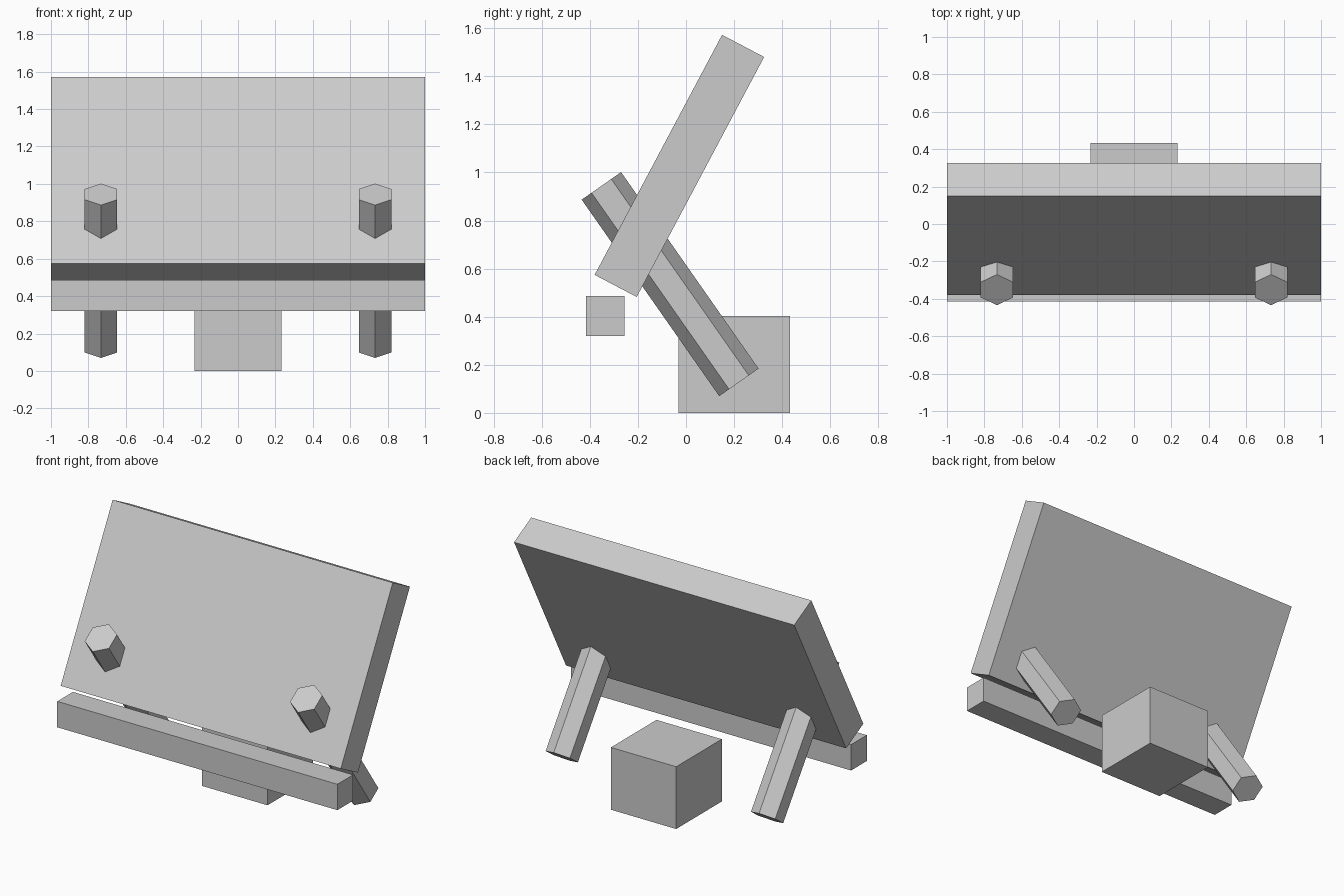
import bpy, bmesh
from math import sin, cos, pi
from mathutils import Vector

if "Cube" in bpy.data.objects:
    bpy.data.objects.remove(bpy.data.objects["Cube"])


def extrude(name, points, offset):
    """Solid made by extruding a flat polygon along an offset."""
    bm = bmesh.new()
    face = bm.faces.new([bm.verts.new(p) for p in points])
    res = bmesh.ops.extrude_face_region(bm, geom=[face], use_keep_orig=True)
    verts = [g for g in res["geom"] if isinstance(g, bmesh.types.BMVert)]
    bmesh.ops.translate(bm, verts=verts, vec=offset)
    bmesh.ops.recalc_face_normals(bm, faces=bm.faces)
    mesh = bpy.data.meshes.new(name)
    bm.to_mesh(mesh)
    bm.free()
    obj = bpy.data.objects.new(name, mesh)
    bpy.context.collection.objects.link(obj)
    return obj


def side_profile(name, yz, half_width):
    """Side outline (y, z) extruded across x, centred."""
    return extrude(name, [(-half_width, y, z) for y, z in yz],
                   Vector((2 * half_width, 0, 0)))


# Leaning panel
side_profile("leaning_panel",
             [(-0.38, 0.574), (0.15, 1.572), (0.325, 1.48), (-0.205, 0.482)], 1.0)

# Square bar along the front lower edge
side_profile("front_bar",
             [(-0.415, 0.32), (-0.255, 0.32), (-0.255, 0.487), (-0.415, 0.487)], 1.0)

# Block on the ground behind the panel
side_profile("rear_block",
             [(-0.032, 0), (0.433, 0), (0.433, 0.402), (-0.032, 0.402)], 0.233)

# Hexagonal pegs passing through the panel, flats facing sideways
top, bottom = Vector((0, -0.352, 0.944)), Vector((0, 0.22, 0.127))
axis = bottom - top
across = Vector((1, 0, 0))
up = across.cross(axis).normalized()
radius = 0.1
for side, sx in (("left", -1), ("right", 1)):
    centre = top + across * 0.733 * sx
    ring = [centre + radius * (across * sin(i * pi / 3) + up * cos(i * pi / 3))
            for i in range(6)]
    extrude(side + "_peg", ring, axis)
